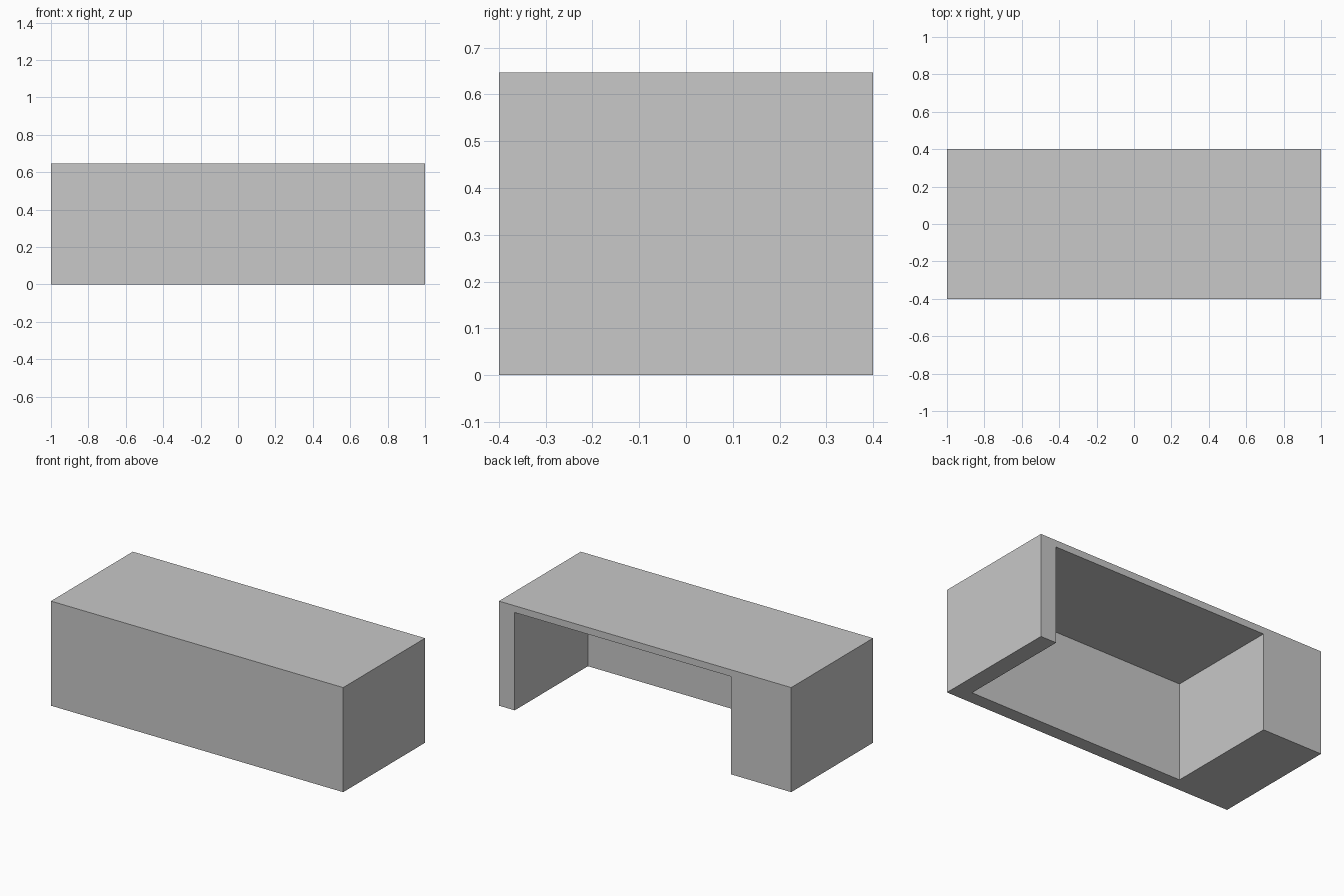
import bpy

old = bpy.data.objects.get("Cube")
if old:
    bpy.data.objects.remove(old, do_unlink=True)

# Overall size and wall thicknesses
LENGTH, DEPTH, HEIGHT = 2.0, 0.8, 0.647
TOP, FRONT = 0.042, 0.085
NARROW_LEG, WIDE_LEG = 0.108, 0.411

grey = bpy.data.materials.new("light_grey")
grey.use_nodes = True
colour = (0.58, 0.58, 0.58, 1)
grey.diffuse_color = colour
grey.node_tree.nodes["Principled BSDF"].inputs["Base Color"].default_value = colour


def box(name, low, high):
    """Add a box between two opposite corners."""
    centre = [(a + b) / 2 for a, b in zip(low, high)]
    bpy.ops.mesh.primitive_cube_add(size=1, location=centre)
    obj = bpy.context.object
    obj.name = name
    obj.scale = [b - a for a, b in zip(low, high)]
    bpy.ops.object.transform_apply(location=True, rotation=False, scale=True)
    obj.data.materials.append(grey)
    return obj


# Desk body: top, front panel, narrow left leg and wide right pedestal
x, y = LENGTH / 2, DEPTH / 2
desk = box("desk_body", (-x, -y, 0), (x, y, HEIGHT))

# Knee space, open at the back and underneath
knee_space = box("knee_space_cutter",
                 (-x + WIDE_LEG, -y + FRONT, -0.1),
                 (x - NARROW_LEG, y + 0.1, HEIGHT - TOP))
knee_space.hide_render = True

cut = desk.modifiers.new("knee_space", 'BOOLEAN')
cut.operation = 'DIFFERENCE'
cut.solver = 'EXACT'
cut.object = knee_space
bpy.context.view_layer.objects.active = desk
bpy.ops.object.modifier_apply(modifier=cut.name)
bpy.data.objects.remove(knee_space, do_unlink=True)
